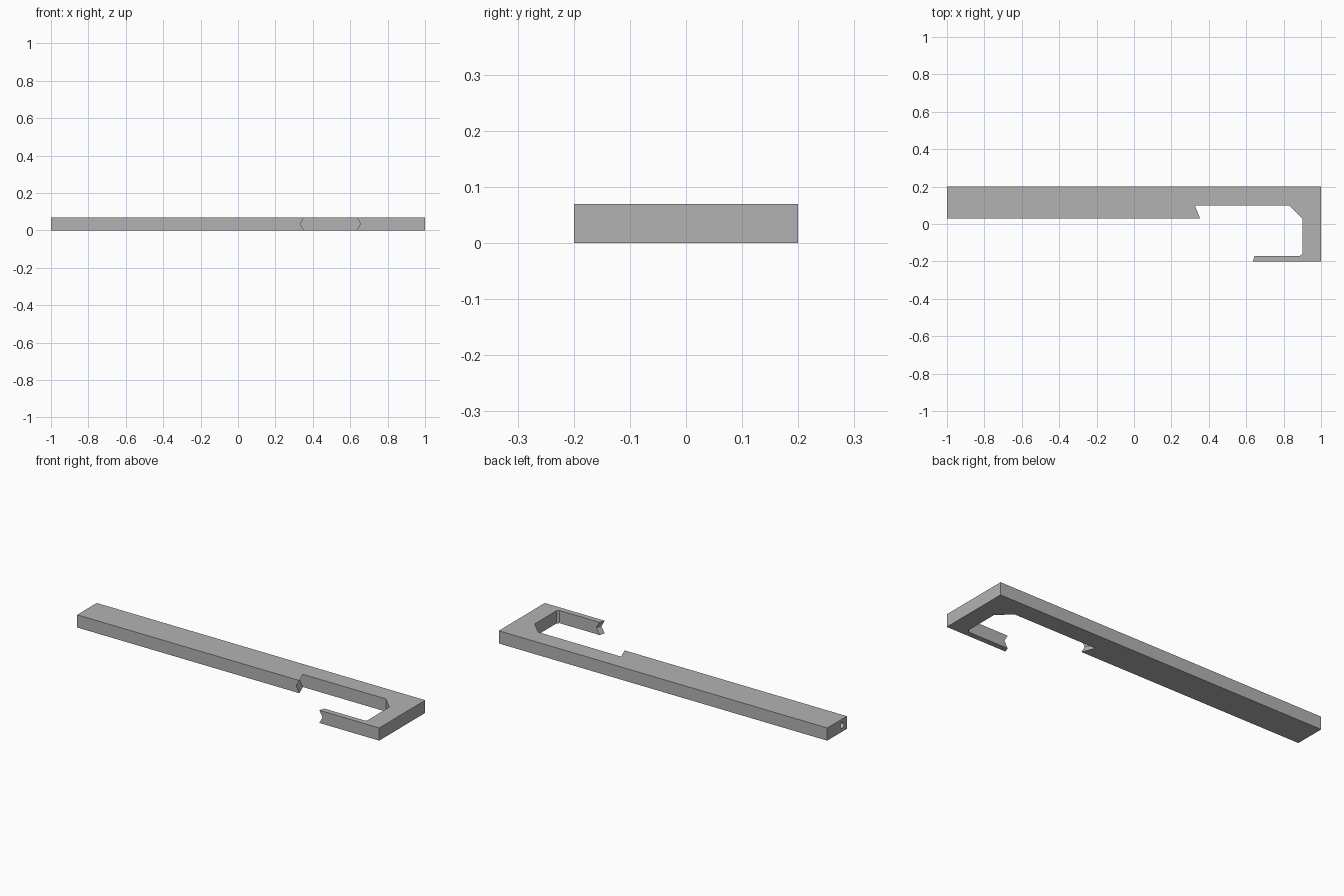
import bpy
import bmesh
from math import pi

cube = bpy.data.objects.get("Cube")
if cube:
    bpy.data.objects.remove(cube, do_unlink=True)

HEIGHT = 0.07

# One plain grey material
grey = bpy.data.materials.new("plain_grey")
grey.use_nodes = True
colour = (0.45, 0.45, 0.45, 1)
grey.diffuse_color = colour
grey.node_tree.nodes["Principled BSDF"].inputs["Base Color"].default_value = colour

# Plan outline: x, y, and how far the point moves in x at mid height (end grooves)
outline = [
    (-1, 0.2, 0), (-1, 0.03, 0),                      # plain end of the handle
    (0.353, 0.03, -0.02), (0.325, 0.1, -0.02),        # grooved shoulder
    (0.83, 0.1, 0), (0.9, 0.03, 0),                   # inner chamfer
    (0.9, -0.16, 0), (0.888, -0.17, 0),               # small inner corner
    (0.645, -0.17, 0.02), (0.635, -0.2, 0.02),        # grooved lip end
    (1, -0.2, 0), (1, 0.2, 0),                        # outer corners of the hook
]

# Hooked bar: three stacked rings, with the middle one pulled in at the grooves
bm = bmesh.new()
rings = []
for level, pull in ((0, 0), (0.5, 1), (1, 0)):
    rings.append([bm.verts.new((x + pull * shift, y, level * HEIGHT))
                  for x, y, shift in outline])
count = len(outline)
for lower, upper in zip(rings, rings[1:]):
    for i in range(count):
        j = (i + 1) % count
        bm.faces.new((lower[i], lower[j], upper[j], upper[i]))
bm.faces.new(rings[0][::-1])
bm.faces.new(rings[-1])
bmesh.ops.dissolve_limit(bm, angle_limit=0.01, verts=bm.verts, edges=bm.edges)
bmesh.ops.recalc_face_normals(bm, faces=bm.faces)
mesh = bpy.data.meshes.new("hooked_bar")
bm.to_mesh(mesh)
bm.free()
mesh.materials.append(grey)
bar = bpy.data.objects.new("hooked_bar", mesh)
bpy.context.collection.objects.link(bar)

# Small bored hole in the plain end
bpy.ops.mesh.primitive_cylinder_add(vertices=24, radius=0.016, depth=0.6,
                                    location=(-1, 0.07, HEIGHT / 2),
                                    rotation=(0, pi / 2, 0))
drill = bpy.context.object
drill.name = "hole_cutter"
drill.hide_render = True
drill.data.materials.append(grey)
cut = bar.modifiers.new("end_hole", "BOOLEAN")
cut.operation = "DIFFERENCE"
cut.solver = "EXACT"
cut.object = drill
bpy.ops.object.select_all(action="DESELECT")
bpy.context.view_layer.objects.active = bar
bar.select_set(True)
bpy.ops.object.modifier_apply(modifier=cut.name)
bpy.data.objects.remove(drill, do_unlink=True)
bpy.ops.object.shade_smooth_by_angle(angle=0.5)
